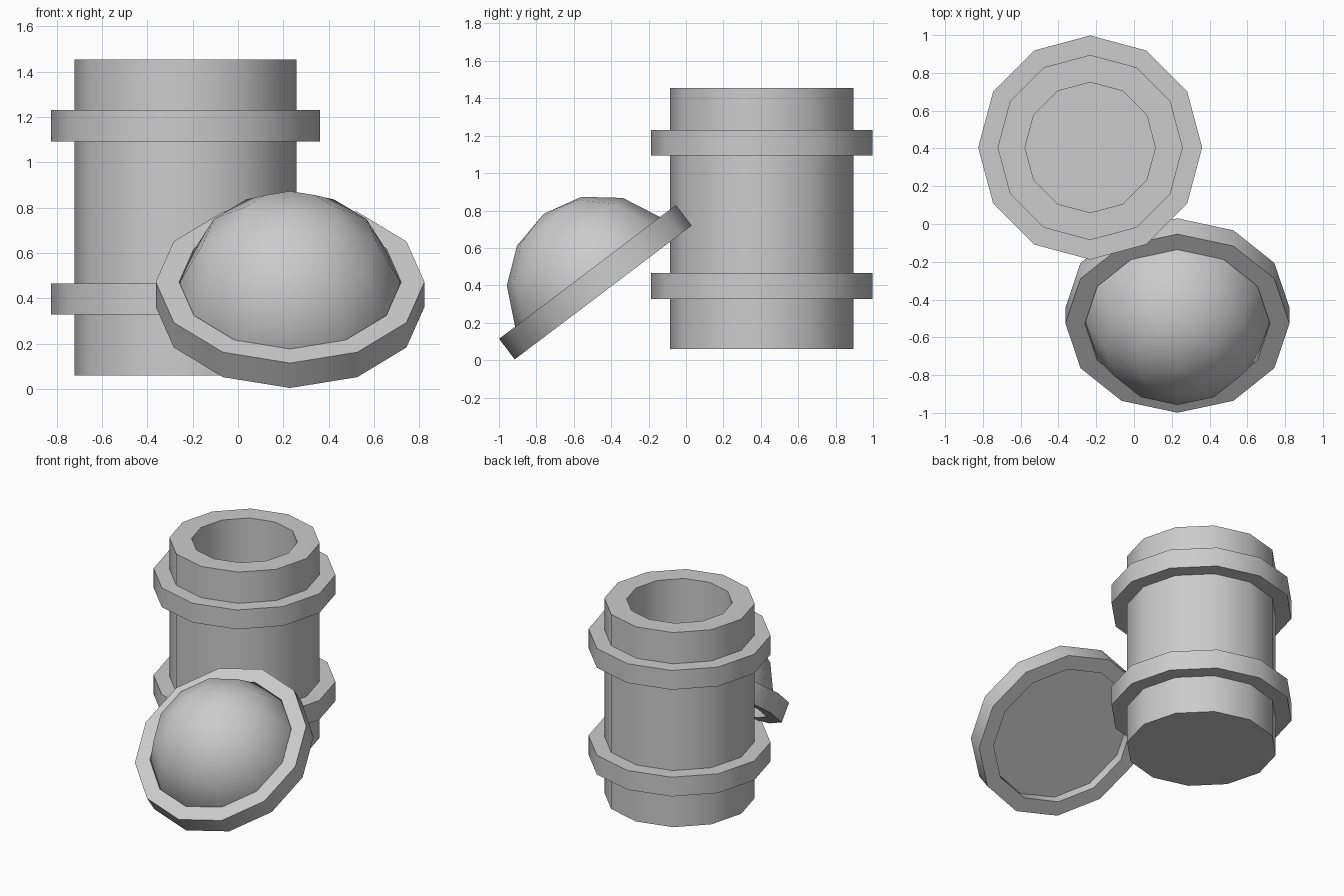
import bpy, bmesh, math

if "Cube" in bpy.data.objects:
    bpy.data.objects.remove(bpy.data.objects["Cube"])

SIDES = 12
TILT = math.atan2(0.715, 0.945)


def lathe(name, profile, loc, tilt=0.0, closed=False):
    """Spin (radius, height) points around z; radius 0 makes a pole."""
    bm = bmesh.new()
    loops = []
    for r, z in profile:
        if r == 0:
            loops.append([bm.verts.new((0, 0, z))] * SIDES)
        else:
            loops.append([bm.verts.new((r * math.cos(2 * math.pi * k / SIDES),
                                        r * math.sin(2 * math.pi * k / SIDES), z))
                          for k in range(SIDES)])
    pairs = list(zip(loops, loops[1:]))
    if closed:
        pairs.append((loops[-1], loops[0]))
    for a, b in pairs:
        for k in range(SIDES):
            j = (k + 1) % SIDES
            bm.faces.new(list(dict.fromkeys((a[k], a[j], b[j], b[k]))))
    # cap open ends with a single flat polygon
    if not closed:
        for loop in (loops[0], loops[-1]):
            if loop[0] is not loop[1]:
                bm.faces.new(loop)
    bmesh.ops.recalc_face_normals(bm, faces=bm.faces)
    mesh = bpy.data.meshes.new(name)
    bm.to_mesh(mesh)
    bm.free()
    ob = bpy.data.objects.new(name, mesh)
    bpy.context.collection.objects.link(ob)
    ob.location = loc
    ob.rotation_euler.x = tilt
    bpy.ops.object.select_all(action='DESELECT')
    ob.select_set(True)
    bpy.context.view_layer.objects.active = ob
    bpy.ops.object.shade_smooth_by_angle(angle=math.radians(30.5))
    return ob


def band(name, loc, tilt=0.0):
    return lathe(name, [(0.49, 0), (0.593, 0), (0.593, 0.138), (0.49, 0.138)],
                 loc, tilt, closed=True)


# Hollow barrel body
PX, PY = -0.232, 0.405
lathe("barrel_body", [(0.49, 0.06), (0.49, 1.455), (0.345, 1.455), (0.345, 0.2)],
      (PX, PY, 0))

# Two bands around the barrel
for name, z in (("lower_band", 0.328), ("upper_band", 1.093)):
    band(name, (PX, PY, z))

# Lid leaning against the barrel: rim and low-poly dome
lid_base = (0.23, -0.443, 0.362)
band("lid_rim", lid_base, TILT)
R, centre = 0.497, 0.03
dome = [(0.49, 0.065)]
for i in range(4):
    lat = math.radians(90 - (3 - i) * 180 / 7)
    r = R * math.cos(lat) if i < 3 else 0
    dome.append((r, centre + R * math.sin(lat)))
lathe("lid_dome", dome, lid_base, TILT)
